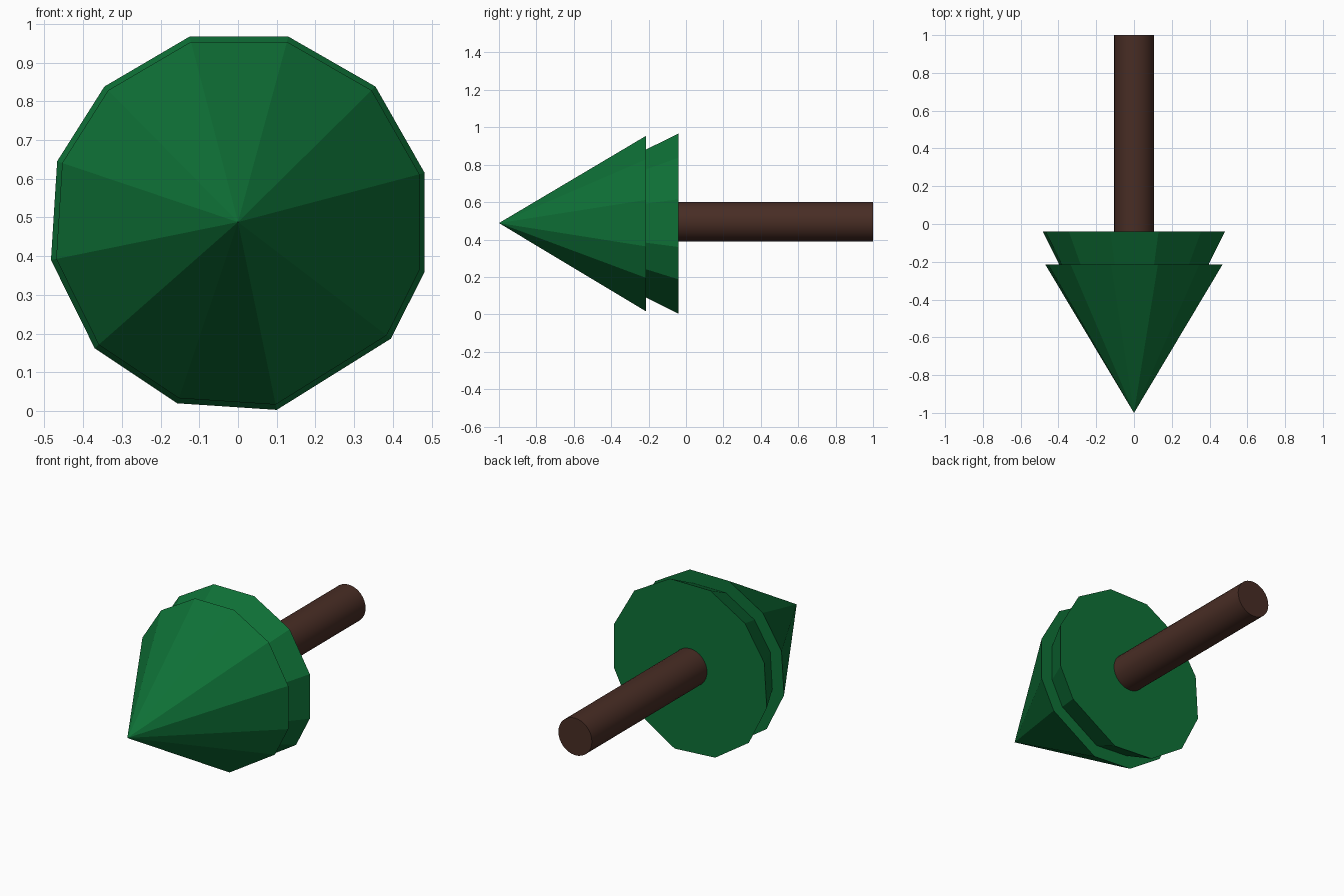
import bpy, bmesh, math
from mathutils import Matrix

if "Cube" in bpy.data.objects:
    bpy.data.objects.remove(bpy.data.objects["Cube"])

def material(name, rgb):
    m = bpy.data.materials.new(name)
    m.diffuse_color = (*rgb, 1)
    m.use_nodes = True
    m.node_tree.nodes["Principled BSDF"].inputs["Base Color"].default_value = m.diffuse_color
    return m

green = material("pine green", (0.0045, 0.165, 0.038))
brown = material("bark brown", (0.065, 0.026, 0.018))

CZ = 0.488          # height of the tree's axis
TIP = -1.0          # y of the tip

# Slightly irregular twelve-sided foliage outline (x, z)
OUTLINE = [(-0.125, 0.967), (0.13, 0.967), (0.355, 0.838), (0.482, 0.615),
           (0.482, 0.36), (0.395, 0.187), (0.1, 0.003), (-0.157, 0.02),
           (-0.37, 0.162), (-0.483, 0.39), (-0.467, 0.645), (-0.345, 0.838)]

def finish(name, bm, mat):
    bmesh.ops.recalc_face_normals(bm, faces=bm.faces)
    me = bpy.data.meshes.new(name)
    bm.to_mesh(me)
    bm.free()
    me.materials.append(mat)
    ob = bpy.data.objects.new(name, me)
    bpy.context.collection.objects.link(ob)
    return ob

def ring(bm, y, s):
    return [bm.verts.new((x * s, y, CZ + (z - CZ) * s)) for x, z in OUTLINE]

def tier(name, y_base, s_base, y_top, s_top):
    """Flat-faced foliage cone, or a truncated one when s_top > 0."""
    bm = bmesh.new()
    base = ring(bm, y_base, s_base)
    bm.faces.new(base)
    n = len(base)
    if s_top:
        top = ring(bm, y_top, s_top)
        bm.faces.new(top)
        for i in range(n):
            j = (i + 1) % n
            bm.faces.new((base[i], base[j], top[j], top[i]))
    else:
        tip = bm.verts.new((0, y_top, CZ))
        for i in range(n):
            bm.faces.new((base[i], base[(i + 1) % n], tip))
    return finish(name, bm, green)

# Foliage: full cone at the tip, flared skirt behind it
tier("foliage_tip", -0.215, 0.972, TIP, 0)
tier("foliage_skirt", -0.04, 1.0, -0.217, 0.817)

# Trunk: smooth cylinder along y
bm = bmesh.new()
bmesh.ops.create_cone(bm, cap_ends=True, segments=32, radius1=0.106, radius2=0.106,
                      depth=1.045,
                      matrix=Matrix.Translation((0.001, 0.4775, 0.495)) @ Matrix.Rotation(math.pi / 2, 4, 'X'))
trunk = finish("trunk", bm, brown)
bpy.context.view_layer.objects.active = trunk
trunk.select_set(True)
bpy.ops.object.shade_smooth_by_angle(angle=math.radians(35))
